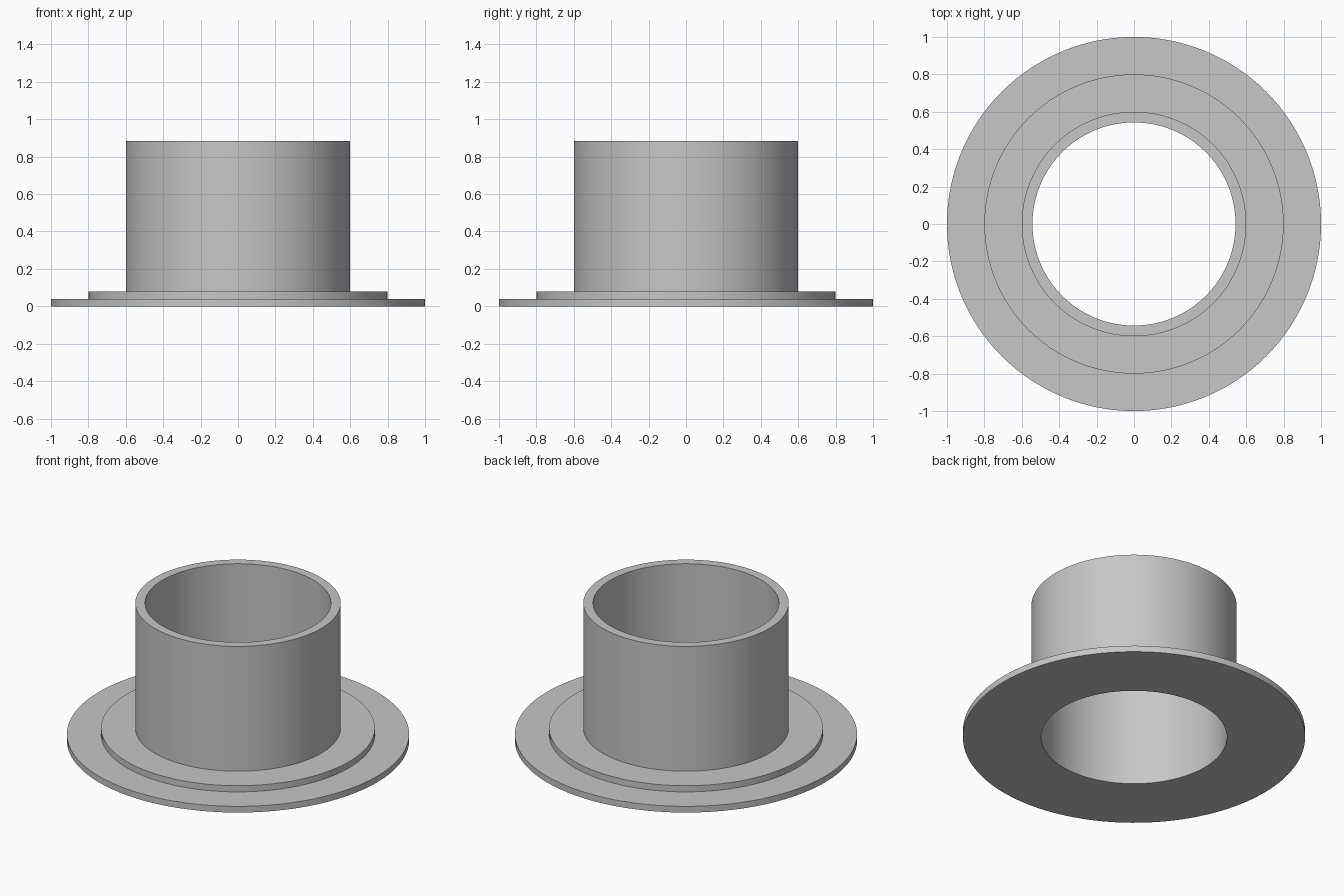
import bpy
import bmesh
import math

cube = bpy.data.objects.get("Cube")
if cube:
    bpy.data.objects.remove(cube, do_unlink=True)

SEGMENTS = 128

# Single plain grey material
grey = bpy.data.materials.new("light_grey")
grey.use_nodes = True
colour = (0.57, 0.57, 0.57, 1)
grey.diffuse_color = colour
grey.node_tree.nodes["Principled BSDF"].inputs["Base Color"].default_value = colour


def lathe(name, profile):
    """Revolve a closed (radius, height) profile around z."""
    bm = bmesh.new()
    rings = []
    for r, z in profile:
        angles = [math.tau * i / SEGMENTS for i in range(SEGMENTS)]
        rings.append([bm.verts.new((r * math.cos(a), r * math.sin(a), z)) for a in angles])
    for k, low in enumerate(rings):
        high = rings[(k + 1) % len(rings)]
        for i in range(SEGMENTS):
            j = (i + 1) % SEGMENTS
            bm.faces.new((low[i], low[j], high[j], high[i]))
    bmesh.ops.recalc_face_normals(bm, faces=bm.faces)
    mesh = bpy.data.meshes.new(name)
    bm.to_mesh(mesh)
    bm.free()
    mesh.materials.append(grey)
    obj = bpy.data.objects.new(name, mesh)
    bpy.context.collection.objects.link(obj)
    bpy.ops.object.select_all(action="DESELECT")
    obj.select_set(True)
    bpy.context.view_layer.objects.active = obj
    bpy.ops.object.shade_smooth_by_angle(angle=math.radians(30))
    return obj


# Hollow sleeve rising from a two-step round flange, open right through
bore, sleeve, step, flange = 0.543, 0.6, 0.8, 1.0
flange_top, step_top, sleeve_top = 0.04, 0.08, 0.885
lathe("flanged_sleeve", [
    (bore, 0), (flange, 0), (flange, flange_top), (step, flange_top),
    (step, step_top), (sleeve, step_top), (sleeve, sleeve_top), (bore, sleeve_top),
])
